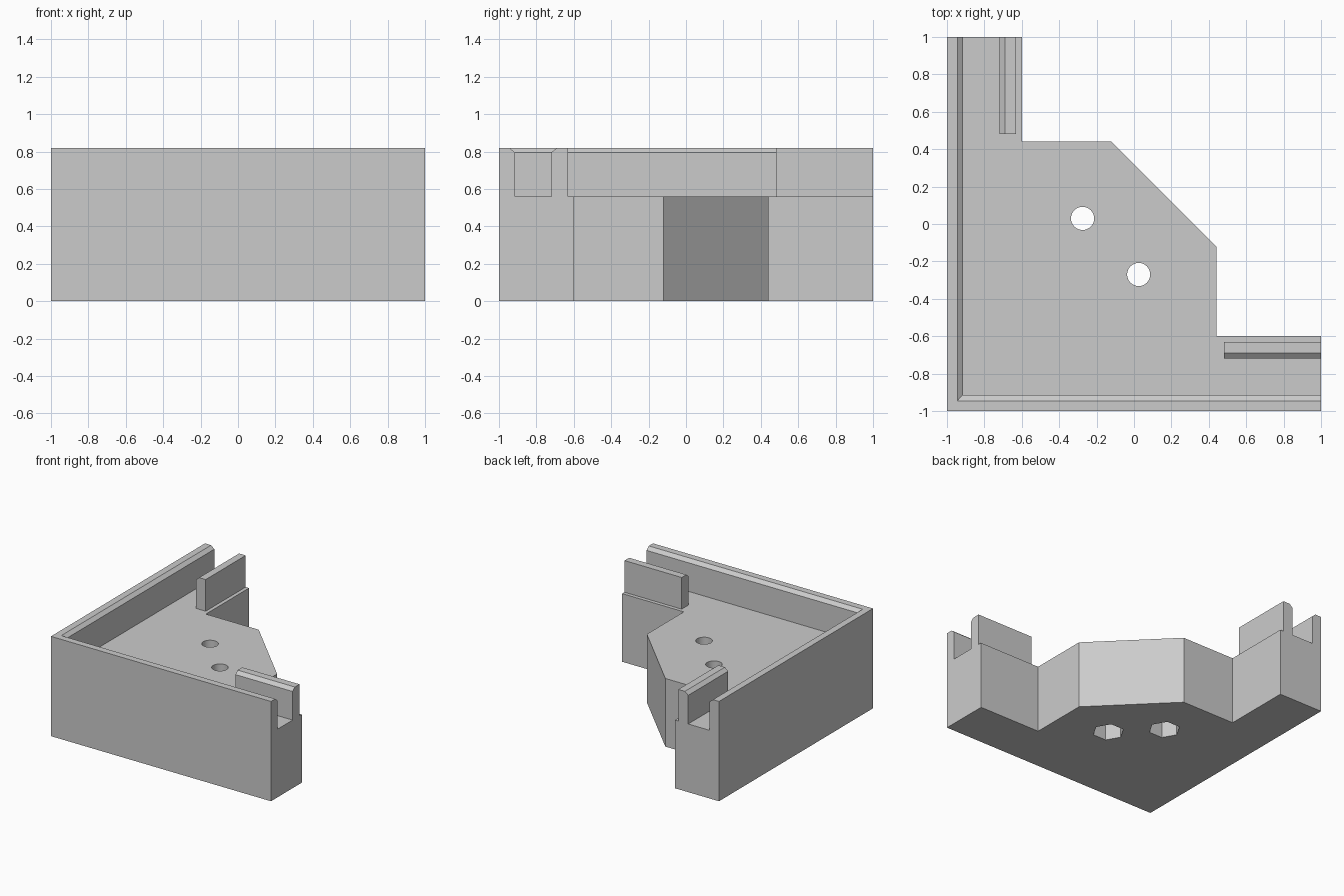
import bpy, bmesh
from math import radians

if "Cube" in bpy.data.objects:
    bpy.data.objects.remove(bpy.data.objects["Cube"], do_unlink=True)

FLOOR, BEVEL, TOP = 0.56, 0.795, 0.82

grey = bpy.data.materials.new("plain grey")
grey.use_nodes = True
grey.diffuse_color = (0.6, 0.6, 0.6, 1)
grey.node_tree.nodes["Principled BSDF"].inputs["Base Color"].default_value = grey.diffuse_color


def loft(name, sections):
    """Skin matching closed sections and cap both ends."""
    bm = bmesh.new()
    rings = [[bm.verts.new(p) for p in s] for s in sections]
    for a, b in zip(rings, rings[1:]):
        for i in range(len(a)):
            j = (i + 1) % len(a)
            bm.faces.new((a[i], a[j], b[j], b[i]))
    bm.faces.new(rings[0])
    bm.faces.new(rings[-1])
    bmesh.ops.recalc_face_normals(bm, faces=bm.faces)
    mesh = bpy.data.meshes.new(name)
    bm.to_mesh(mesh)
    bm.free()
    mesh.materials.append(grey)
    obj = bpy.data.objects.new(name, mesh)
    bpy.context.scene.collection.objects.link(obj)
    return obj


def prism(name, outline, z0, z1):
    return loft(name, [[(x, y, z) for x, y in outline] for z in (z0, z1)])


def bore(name, centre, radius, sides, z0, z1):
    bpy.ops.mesh.primitive_cylinder_add(vertices=sides, radius=radius, depth=z1 - z0,
                                        location=(*centre, (z0 + z1) / 2))
    obj = bpy.context.object
    obj.name = name
    obj.data.materials.append(grey)
    return obj


# Corner block, symmetric about its diagonal
half = [(1, -1), (1, -0.6), (0.44, -0.6), (0.44, -0.12)]
outline = [(-1, -1)] + half + [(y, x) for x, y in reversed(half)]
bracket = prism("corner_bracket", outline, 0, FLOOR)

# Outer wall with bevelled inner rim, mitred around the corner
rim = [(0, 0), (0, TOP), (0.055, TOP), (0.085, BEVEL), (0.085, 0.3), (0.04, 0.3), (0.04, 0)]
wall = loft("outer_wall", [[(-1 + d, 1, z) for d, z in rim],
                           [(-1 + d, -1 + d, z) for d, z in rim],
                           [(1, -1 + d, z) for d, z in rim]])

# Short inner lips that form a slot at the end of each arm
lip = [(-0.72, 0.3), (-0.72, BEVEL), (-0.69, TOP), (-0.63, TOP), (-0.63, 0.3)]
right_lip = loft("left_lip", [[(x, y, z) for y, z in lip] for x in (0.48, 1)])
back_lip = loft("back_lip", [[(x, y, z) for x, z in lip] for y in (0.48, 1)])

# Screw holes with hexagonal nut pockets underneath
cutters = []
for centre in ((-0.275, 0.03), (0.025, -0.27)):
    # The six-sided pocket has corners along x
    pocket = bore("nut_pocket", centre, 0.12, 6, -0.1, 0.3)
    pocket.rotation_euler.z = radians(30)
    cutters += [bore("screw_hole", centre, 0.062, 32, -0.1, 0.9), pocket]

helpers = [(o, 'UNION') for o in (wall, right_lip, back_lip)]
helpers += [(o, 'DIFFERENCE') for o in cutters]
for obj, operation in helpers:
    obj.hide_render = True
    mod = bracket.modifiers.new(obj.name, 'BOOLEAN')
    mod.object, mod.operation, mod.solver = obj, operation, 'EXACT'

# Merge coplanar faces so the sides stay clean
clean = bracket.modifiers.new("merge_flat_faces", 'DECIMATE')
clean.decimate_type = 'DISSOLVE'
clean.angle_limit = radians(1)

# Bake the result and drop the helpers
bpy.context.view_layer.update()
graph = bpy.context.evaluated_depsgraph_get()
solid = bpy.data.meshes.new_from_object(bracket.evaluated_get(graph))
bracket.modifiers.clear()
bracket.data = solid
for obj, _ in helpers:
    bpy.data.objects.remove(obj, do_unlink=True)

# Smooth only the round bores
bpy.ops.object.select_all(action='DESELECT')
bracket.select_set(True)
bpy.context.view_layer.objects.active = bracket
bpy.ops.object.shade_smooth_by_angle(angle=radians(25))
